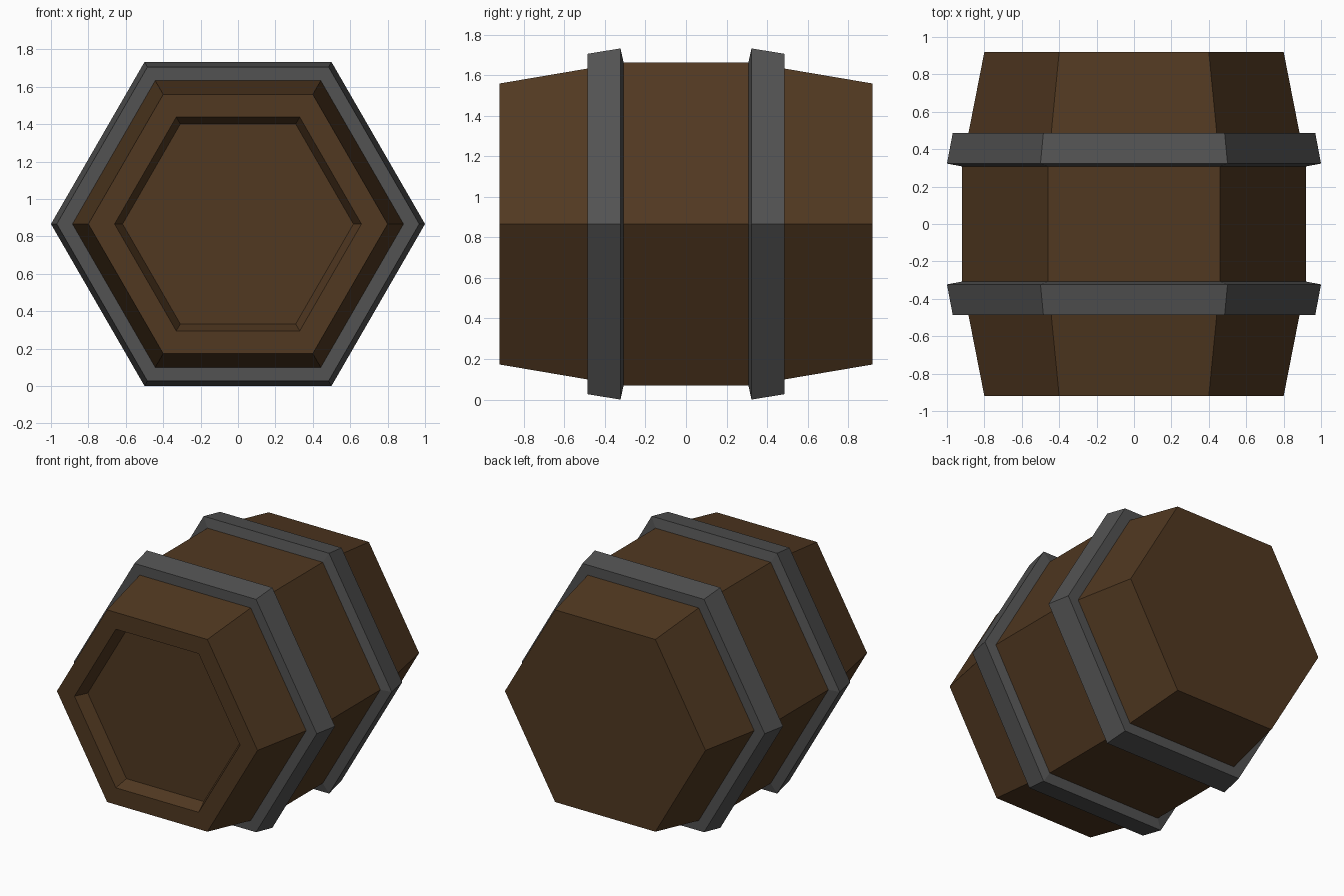
import bpy, bmesh
from math import cos, sin, pi

if "Cube" in bpy.data.objects:
    bpy.data.objects.remove(bpy.data.objects["Cube"])

SIDES = 6
AXIS_Z = cos(pi / 6)  # hexagon rests on its flat side


def material(name, color):
    m = bpy.data.materials.new(name)
    m.diffuse_color = (*color, 1)
    m.use_nodes = True
    m.node_tree.nodes["Principled BSDF"].inputs["Base Color"].default_value = m.diffuse_color
    return m


def hex_loft(name, profile, mat, closed=False):
    """Sweep (y, radius) points round the barrel axis as hexagon rings."""
    bm = bmesh.new()
    rings = [[bm.verts.new((r * cos(2 * pi * i / SIDES), y, r * sin(2 * pi * i / SIDES)))
              for i in range(SIDES)] for y, r in profile]
    pairs = list(zip(rings, rings[1:]))
    if closed:
        pairs.append((rings[-1], rings[0]))
    else:
        bm.faces.new(rings[0])
        bm.faces.new(rings[-1])
    for a, b in pairs:
        for i in range(SIDES):
            j = (i + 1) % SIDES
            bm.faces.new((a[i], a[j], b[j], b[i]))
    bmesh.ops.recalc_face_normals(bm, faces=bm.faces)
    mesh = bpy.data.meshes.new(name)
    bm.to_mesh(mesh)
    bm.free()
    mesh.materials.append(mat)
    ob = bpy.data.objects.new(name, mesh)
    ob.location.z = AXIS_Z
    bpy.context.collection.objects.link(ob)
    return ob


wood = material("wood", (0.082, 0.04, 0.015))
iron = material("iron", (0.085, 0.085, 0.085))

# Barrel body, with a recessed lid at the front and a flat back
hex_loft("barrel_body", [(-0.83, 0.617), (-0.92, 0.66), (-0.92, 0.80), (-0.308, 0.92),
                         (0.308, 0.92), (0.92, 0.80)], wood)

# Hoops that follow the taper of the body
for name, s in (("front_hoop", -1), ("back_hoop", 1)):
    hex_loft(name, [(s * 0.487, 0.885), (s * 0.487, 0.969), (s * 0.323, 1.0),
                    (s * 0.308, 0.92)], iron, closed=True)
